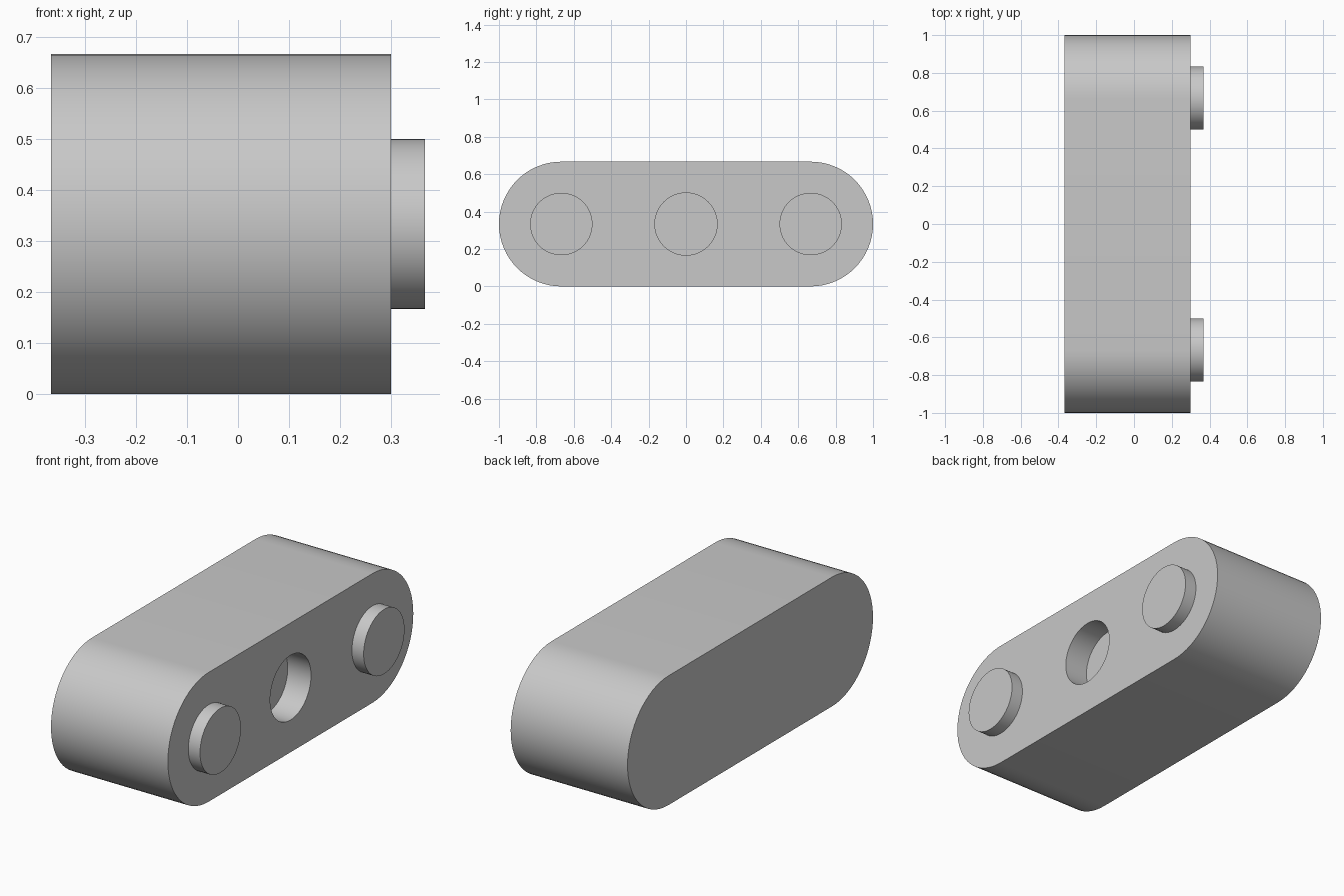
import bpy, bmesh, math

if "Cube" in bpy.data.objects:
    bpy.data.objects.remove(bpy.data.objects["Cube"], do_unlink=True)

LEFT, FACE, TIP = -0.3667, 0.3, 0.3667   # body back, body face, peg ends
R, HOLE_R, REACH = 1 / 3, 1 / 6, 2 / 3   # end radius, peg radius, peg spacing
HOLE_DEPTH = 0.133
SEGMENTS = 64

grey = bpy.data.materials.new("light_grey")
grey.use_nodes = True
grey.diffuse_color = (0.58, 0.58, 0.58, 1)
grey.node_tree.nodes["Principled BSDF"].inputs["Base Color"].default_value = grey.diffuse_color


def slot_prism(name, x0, x1, radius, y0, y1):
    """Solid along x whose section is a circle stretched from y0 to y1."""
    bm = bmesh.new()
    ring = []
    half = SEGMENTS // 2
    for centre, start in ((y1, -math.pi / 2), (y0, math.pi / 2)):
        # A plain circle shares the points where its two halves meet
        count = half + 1 if y0 != y1 else half
        for i in range(count):
            a = start + math.pi * i / half
            ring.append(bm.verts.new((x0, centre + radius * math.cos(a), R + radius * math.sin(a))))
    base = bm.faces.new(ring)
    out = bmesh.ops.extrude_face_region(bm, geom=[base], use_keep_orig=True)
    moved = [v for v in out["geom"] if isinstance(v, bmesh.types.BMVert)]
    bmesh.ops.translate(bm, verts=moved, vec=(x1 - x0, 0, 0))
    bmesh.ops.recalc_face_normals(bm, faces=bm.faces)
    mesh = bpy.data.meshes.new(name)
    bm.to_mesh(mesh)
    bm.free()
    mesh.materials.append(grey)
    obj = bpy.data.objects.new(name, mesh)
    bpy.context.collection.objects.link(obj)
    return obj


def select_only(obj):
    bpy.ops.object.select_all(action='DESELECT')
    obj.select_set(True)
    bpy.context.view_layer.objects.active = obj


# Rounded bar with a blind socket in the middle of its face
body = slot_prism("body", LEFT, FACE, R, -REACH, REACH)
cutter = slot_prism("socket_cutter", FACE - HOLE_DEPTH, FACE + 0.1, HOLE_R, 0, 0)
cutter.hide_render = True
cut = body.modifiers.new("socket", 'BOOLEAN')
cut.operation = 'DIFFERENCE'
cut.solver = 'EXACT'
cut.object = cutter
select_only(body)
bpy.ops.object.modifier_apply(modifier=cut.name)
bpy.data.objects.remove(cutter, do_unlink=True)

# Round pegs at both ends of the face
pegs = [slot_prism(name, FACE, TIP, HOLE_R, y, y)
        for name, y in (("front_peg", -REACH), ("back_peg", REACH))]

for part in [body] + pegs:
    select_only(part)
    bpy.ops.object.shade_smooth_by_angle(angle=math.radians(30))
